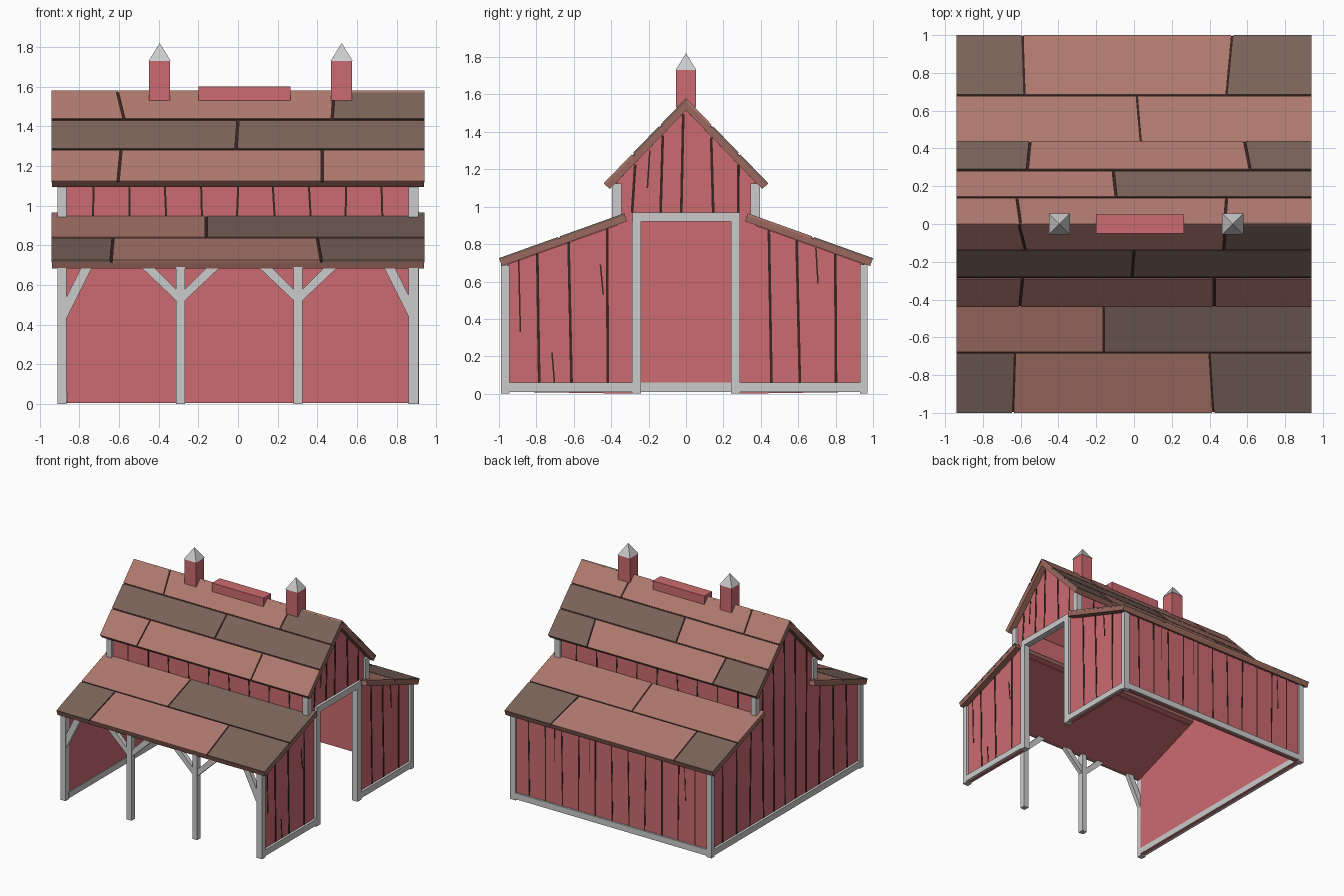
import bpy, bmesh, math, random
from mathutils import Vector

if "Cube" in bpy.data.objects:
    bpy.data.objects.remove(bpy.data.objects["Cube"])
random.seed(4)


def material(name, rgb):
    m = bpy.data.materials.new(name)
    m.diffuse_color = (*rgb, 1)
    m.use_nodes = True
    m.node_tree.nodes["Principled BSDF"].inputs["Base Color"].default_value = m.diffuse_color
    return m


RED = material("red_paint", (0.6, 0.145, 0.16))
BROWN = material("brown_roof", (0.42, 0.19, 0.155))
DARK = material("dark_roof", (0.195, 0.125, 0.1))
EDGE = material("roof_edge", (0.33, 0.14, 0.11))
GAP = material("gap", (0.04, 0.018, 0.016))


def prism(pts, vec):
    """A solid: polygon pts swept along vec."""
    return [Vector(p) for p in pts], Vector(vec)


def box(x0, x1, y0, y1, z0, z1):
    return prism([(x0, y0, z0), (x1, y0, z0), (x1, y1, z0), (x0, y1, z0)], (0, 0, z1 - z0))


def build(name, solids, mat=None):
    bm = bmesh.new()
    for pts, vec in solids:
        a = [bm.verts.new(p) for p in pts]
        b = [bm.verts.new(p + vec) for p in pts]
        bm.faces.new(a)
        bm.faces.new(b)
        for i in range(len(a)):
            j = (i + 1) % len(a)
            bm.faces.new((a[i], a[j], b[j], b[i]))
    bmesh.ops.recalc_face_normals(bm, faces=bm.faces)
    me = bpy.data.meshes.new(name)
    bm.to_mesh(me)
    bm.free()
    ob = bpy.data.objects.new(name, me)
    bpy.context.collection.objects.link(ob)
    if mat:
        me.materials.append(mat)
    return ob


def under(y):
    """Height of the roof underside at y."""
    y = abs(y)
    return 0.675 + (1 - y) * 0.358 if y > 0.37 else 1.515 - y * 1.034


# Roofs: edge slab, dark gap layer, and overlapping boards in rows
HX = 0.94


def roof(name, side, low, high, rows):
    run, rise = low[0] - high[0], high[1] - low[1]
    length = math.hypot(run, rise)

    def P(x, t, d):
        y = low[0] - run * t - rise / length * d
        z = low[1] + rise * t - run / length * d
        if y < 0:
            y, z = 0, high[1] - d * length / run
        return Vector((x, side * y, z))

    def layer(hx, t0, d0, d1):
        return prism([P(-hx, t0, d0), P(-hx, 1, d0), P(-hx, 1, d1), P(-hx, t0, d1)], (2 * hx, 0, 0))

    build(name + "_slab", [layer(HX - 0.001, 0, 0.012, 0.045)], EDGE)
    build(name + "_gaps", [layer(HX - 0.003, 0.005, 0.006, 0.014)], GAP)
    build(name + "_lining", [layer(0.87, 0.04, 0.044, 0.05)], RED)
    groups = {"b": [], "d": []}
    for t0, t1, seams, tones in rows:
        xs = [(-HX, -HX)] + seams + [(HX, HX)]
        g = 0.006
        ta = t0 + (g / length if t0 > 0 else 0)
        tb = t1 - (g / length if t1 < 1 else 0)
        for i, tone in enumerate(tones):
            l = g if i else 0
            r = g if i < len(tones) - 1 else 0
            quad = [P(xs[i][0] + l, ta, 0), P(xs[i + 1][0] - r, ta, 0),
                    P(xs[i + 1][1] - r, tb, 0), P(xs[i][1] + l, tb, 0)]
            groups[tone].append(prism(quad, P(0, 0.3, 0.012) - P(0, 0.3, 0)))
    build(name + "_brown_boards", groups["b"], BROWN)
    if groups["d"]:
        build(name + "_dark_boards", groups["d"], DARK)


LOW = ((1.0, 0.725), (0.33, 0.965))
TOP = ((0.44, 1.125), (0.0, 1.58))
roof("front_lower_roof", -1, *LOW, [
    (0, 0.478, [(-0.64, -0.63), (0.42, 0.4)], "dbd"),
    (0.478, 1, [(-0.16, -0.16)], "bd")])
roof("back_lower_roof", 1, *LOW, [
    (0, 0.478, [(-0.59, -0.58), (0.52, 0.49)], "dbd"),
    (0.478, 1, [(0.015, 0.045)], "bb")])
roof("front_upper_roof", -1, *TOP, [
    (0, 0.35, [(-0.605, -0.59), (0.425, 0.425)], "bbb"),
    (0.35, 0.68, [(-0.01, 0.0)], "dd"),
    (0.68, 1, [(-0.575, -0.61), (0.475, 0.485)], "bbd")])
roof("back_upper_roof", 1, *TOP, [
    (0, 0.35, [(-0.55, -0.565), (0.585, 0.615)], "dbd"),
    (0.35, 0.68, [(-0.11, -0.095)], "bd"),
    (0.68, 1, [(-0.62, -0.6), (0.49, 0.48)], "bbb")])

# End walls: the right one has a doorway, the left one is closed
upper = [(0.955, under(0.955)), (0.371, under(0.371)), (0.37, under(0.37))]
gable = upper + [(0, 1.515)] + [(-y, z) for y, z in reversed(upper)]
door = [(-0.26, 0), (-0.26, 0.94), (0.26, 0.94), (0.26, 0)]
for name, x, notch in (("right_wall", 0.865, door), ("left_wall", -0.89, [])):
    prof = [(-0.955, 0.01)] + notch + [(0.955, 0.01)] + gable
    build(name, [prism([(x, y, z) for y, z in prof], (0.025, 0, 0))], RED)

# Back wall and the raised side walls between the two roof levels
build("back_wall", [box(-0.88, 0.88, 0.93, 0.955, 0.005, 0.69)], RED)
build("upper_side_walls", [box(-0.88, 0.88, min(s * 0.35, s * 0.375), max(s * 0.35, s * 0.375), 0.9, 1.13)
                           for s in (-1, 1)], RED)


# Plank seams and short cracks
def seam_x(side, y, z0, z1, w=0.007):
    k = random.uniform(-0.01, 0.01)
    x = 0.888 * side
    return prism([(x, y - w - k, z0), (x, y + w - k, z0), (x, y + w + k, z1), (x, y - w + k, z1)],
                 (0.005 * side, 0, 0))


def seam_y(side, plane, x, z0, z1, w=0.005):
    k = random.uniform(-0.006, 0.006)
    y = side * plane
    return prism([(x - w - k, y, z0), (x + w - k, y, z0), (x + w + k, y, z1), (x - w + k, y, z1)],
                 (0, 0.004 * side, 0))


seams = [seam_x(1, y, 0.06, under(y)) for y in (-0.79, -0.62, -0.42, 0.45, 0.6, 0.8)]
seams += [seam_x(1, y, 0.97, under(y)) for y in (-0.28, -0.13, -0.02, 0.14, 0.28)]
seams += [seam_x(1, y, a, b, 0.004) for y, a, b in
          ((-0.89, 0.33, 0.72), (-0.71, 0.06, 0.22), (-0.45, 0.53, 0.69),
           (0.7, 0.59, 0.78), (0.95, 0.4, 0.68), (-0.2, 1.1, 1.3))]
build("right_wall_seams", seams, GAP)
seams = [seam_x(-1, y, 0.06, under(y)) for y in
         (-0.8, -0.63, -0.45, -0.28, -0.14, 0, 0.14, 0.28, 0.44, 0.62, 0.8)]
build("left_wall_seams", seams, GAP)
seams = [seam_y(1, 0.953, -0.75 + i * 0.15, 0.06, 0.69) for i in range(11)]
seams += [seam_y(1, 0.953, x, 0.4, 0.68, 0.003) for x in (-0.66, 0.2, 0.52)]
build("back_wall_seams", seams, GAP)
build("upper_wall_seams", [seam_y(s, 0.373, -0.73 + i * 0.182, 0.93, 1.12)
                           for s in (-1, 1) for i in range(9)], GAP)

# Grey timber: corner posts, base beams, door frame
timber = []
for x0, x1 in ((-0.91, -0.865), (0.86, 0.91)):
    timber.append(box(x0, x1, -0.99, -0.945, 0, 0.685))
    timber.append(box(x0, x1, 0.93, 0.97, 0, 0.69))
    timber.append(box(x0, x1, -0.395, -0.345, 0.92, 1.125))
    timber.append(box(x0, x1, 0.345, 0.395, 0.92, 1.125))
build("corner_posts", timber)
build("base_beams", [box(-0.91, -0.86, -0.95, 0.94, 0.01, 0.06),
                     box(0.86, 0.91, -0.95, -0.28, 0.01, 0.06),
                     box(0.86, 0.91, 0.28, 0.94, 0.01, 0.06),
                     box(-0.87, 0.87, 0.935, 0.97, 0.01, 0.06)])
build("door_frame", [box(0.86, 0.912, -0.29, -0.24, 0, 0.92),
                     box(0.86, 0.912, 0.24, 0.29, 0, 0.92),
                     box(0.86, 0.912, -0.285, 0.29, 0.92, 0.97)])

# Open front: two posts and their slanted braces
posts, braces = [], []
for px in (-0.29, 0.303):
    posts.append(box(px - 0.022, px + 0.022, -0.99, -0.945, 0, 0.69))
    for s in (-1, 1):
        braces.append(prism([(px, -0.985, 0.5), (px, -0.985, 0.555), (px + s * 0.135, -0.985, 0.69),
                             (px + s * 0.2, -0.985, 0.69)], (0, 0.035, 0)))
for s in (-1, 1):
    braces.append(prism([(s * 0.875, -0.985, 0.41), (s * 0.875, -0.985, 0.52), (s * 0.79, -0.985, 0.69),
                         (s * 0.735, -0.985, 0.69)], (0, 0.035, 0)))
build("front_posts", posts)
build("front_braces", braces)

# Ridge box and two small turrets with pyramid caps
build("ridge_box", [box(-0.2, 0.265, -0.05, 0.05, 1.53, 1.6)], RED)
for side, x in (("left", -0.395), ("right", 0.523)):
    build(side + "_turret", [box(x - 0.053, x + 0.053, -0.053, 0.053, 1.53, 1.73)], RED)
    bpy.ops.mesh.primitive_cone_add(vertices=4, radius1=0.056 * math.sqrt(2), depth=0.09,
                                    location=(x, 0, 1.775), rotation=(0, 0, math.pi / 4))
    bpy.context.object.name = side + "_turret_cap"
